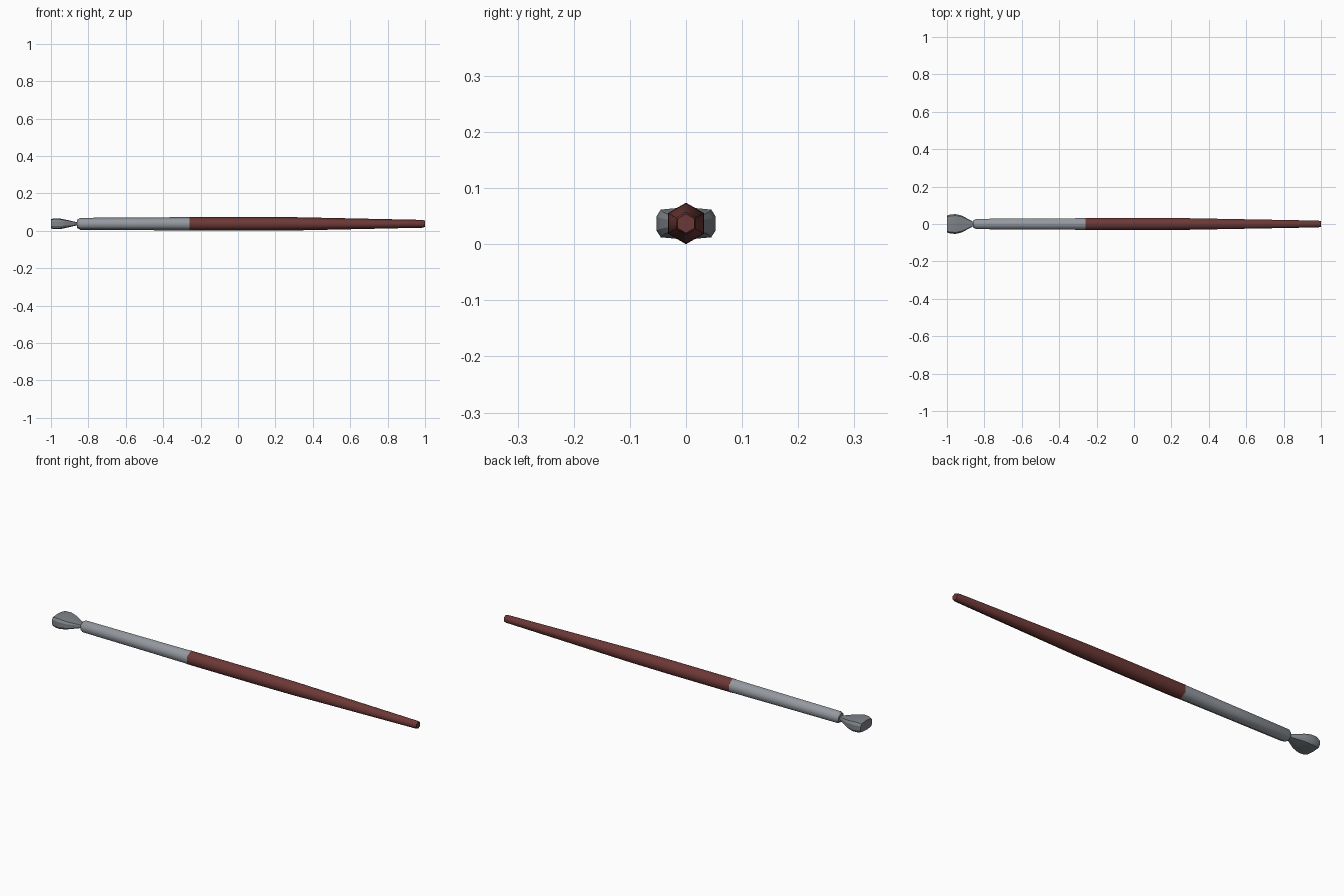
import bpy, bmesh, math

if "Cube" in bpy.data.objects:
    bpy.data.objects.remove(bpy.data.objects["Cube"])

ZC = 0.037  # height of the brush axis

def material(name, rgb):
    m = bpy.data.materials.new(name)
    m.diffuse_color = (*rgb, 1)
    m.use_nodes = True
    m.node_tree.nodes["Principled BSDF"].inputs["Base Color"].default_value = m.diffuse_color
    return m

red = material("dark red wood", (0.15, 0.04, 0.037))
metal = material("grey metal", (0.30, 0.32, 0.35))
hair = material("grey bristle", (0.21, 0.23, 0.25))

HEX = [(math.sin(i * math.pi / 3), math.cos(i * math.pi / 3)) for i in range(6)]
OVAL = [(0, 1), (.85, .85), (1, .42), (1, -.42), (.85, -.85),
        (0, -1), (-.85, -.85), (-1, -.42), (-1, .42), (-.85, .85)]

def loft(name, section, stations, mat, angle):
    """Skin a cross-section through (x, y scale, z scale) stations."""
    bm = bmesh.new()
    rings = [[bm.verts.new((x, ry * y, ZC + rz * z)) for y, z in section]
             for x, ry, rz in stations]
    n = len(section)
    for a, b in zip(rings, rings[1:]):
        for i in range(n):
            bm.faces.new((a[i], a[(i + 1) % n], b[(i + 1) % n], b[i]))
    bm.faces.new(rings[0])
    bm.faces.new(rings[-1])
    bmesh.ops.recalc_face_normals(bm, faces=bm.faces)
    me = bpy.data.meshes.new(name)
    bm.to_mesh(me)
    bm.free()
    me.materials.append(mat)
    ob = bpy.data.objects.new(name, me)
    bpy.context.collection.objects.link(ob)
    bpy.ops.object.select_all(action='DESELECT')
    ob.select_set(True)
    bpy.context.view_layer.objects.active = ob
    bpy.ops.object.shade_smooth_by_angle(angle=math.radians(angle))

# tapered wooden handle with a small rounded end
loft("handle", HEX, [(-.26, .037, .037), (.1, .037, .037), (.3, .0355, .0355),
                     (.985, .021, .021), (1, .017, .017)], red, 62)
# metal ferrule, pinched at the bristle end
loft("ferrule", HEX, [(-.86, .022, .022), (-.843, .032, .032), (-.5, .034, .034),
                      (-.255, .036, .036)], metal, 62)
# flared flat bristle head
loft("bristles", OVAL, [(-1, .045, .024), (-.985, .050, .029), (-.955, .053, .029),
                        (-.92, .045, .022), (-.855, .009, .007)], hair, 20)
